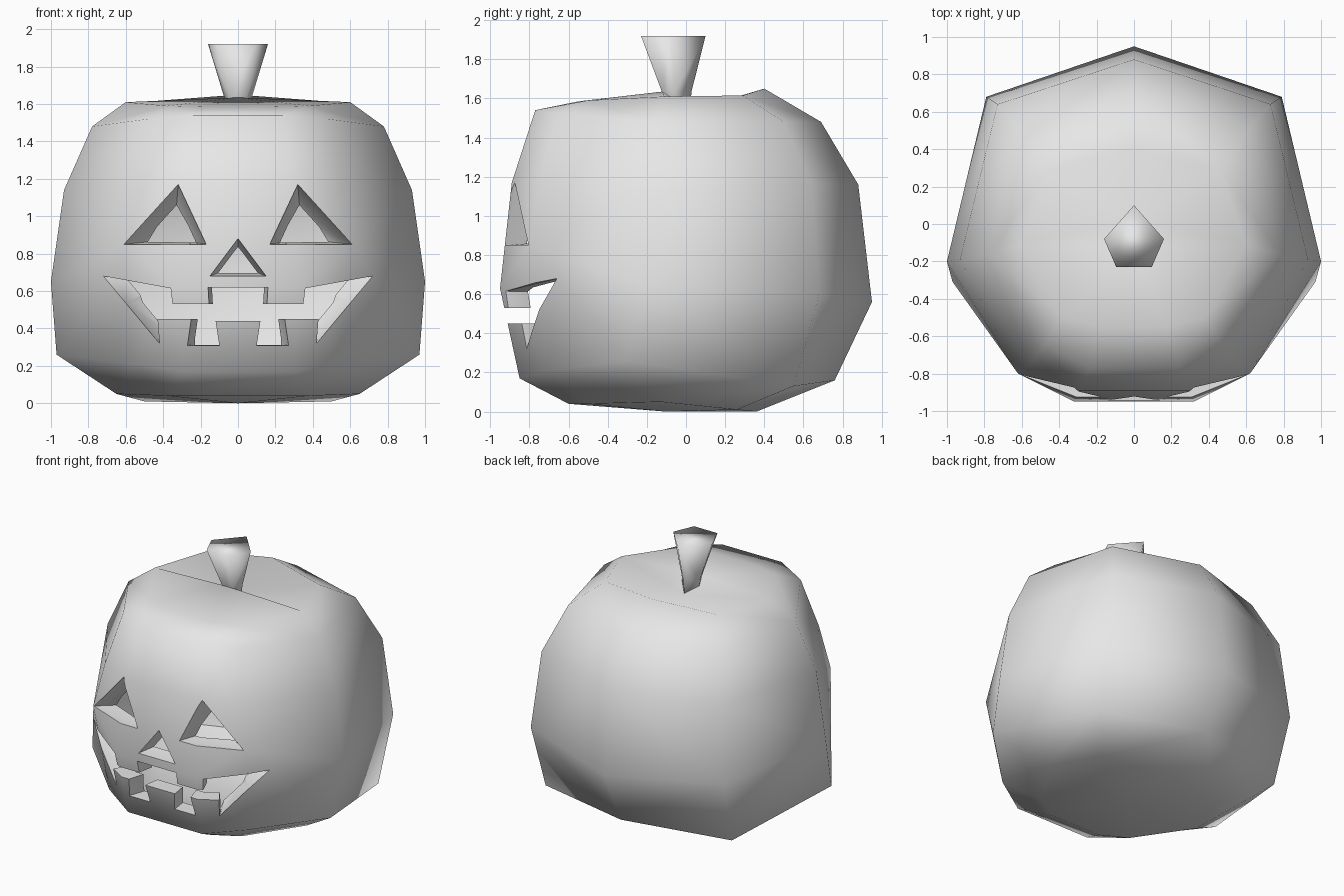
import bpy
import bmesh
import math
from mathutils import Vector
from mathutils.bvhtree import BVHTree
from mathutils.interpolate import poly_3d_calc

cube = bpy.data.objects.get("Cube")
if cube:
    bpy.data.objects.remove(cube, do_unlink=True)

grey = bpy.data.materials.new("plain grey")
grey.use_nodes = True
grey.diffuse_color = (0.8, 0.8, 0.8, 1)
grey.node_tree.nodes["Principled BSDF"].inputs["Base Color"].default_value = (0.8, 0.8, 0.8, 1)


def refresh(bm):
    bmesh.ops.triangulate(bm, faces=bm.faces[:])
    bmesh.ops.recalc_face_normals(bm, faces=bm.faces[:])
    bm.normal_update()
    bm.verts.index_update()


def poke(bm, face, point):
    centre = bmesh.ops.poke(bm, faces=[face])["verts"][0]
    centre.co = point
    return centre


def loft(rings):
    """Bridge equal rings and cap both ends; returns the mesh and its two caps."""
    bm = bmesh.new()
    loops = [[bm.verts.new(p) for p in ring] for ring in rings]
    n = len(loops[0])
    for a, b in zip(loops, loops[1:]):
        for i in range(n):
            j = (i + 1) % n
            bm.faces.new((a[i], a[j], b[j], b[i]))
    return bm, bm.faces.new(loops[0]), bm.faces.new(loops[-1])


def add_object(name, bm):
    mesh = bpy.data.meshes.new(name)
    bm.to_mesh(mesh)
    obj = bpy.data.objects.new(name, mesh)
    mesh.materials.append(grey)
    bpy.context.collection.objects.link(obj)
    return obj


def activate(obj):
    bpy.ops.object.select_all(action='DESELECT')
    obj.select_set(True)
    bpy.context.view_layer.objects.active = obj


def subtract(obj, cutter):
    mod = obj.modifiers.new("cut", 'BOOLEAN')
    mod.operation = 'DIFFERENCE'
    mod.solver = 'EXACT'
    mod.object = cutter
    activate(obj)
    bpy.ops.object.modifier_apply(modifier=mod.name)
    bpy.data.objects.remove(cutter, do_unlink=True)


def mirrored(half):
    """Complete a half outline across x, keeping points on the centre line single."""
    return half + [(-p[0], *p[1:]) for p in reversed(half) if p[0] != 0]


# Pumpkin body: nine-sided rings, each listed as back, back corner, side, front corner, front
half_rings = [
    [(0, 0.36, 0), (0.5, 0.26, 0.01), (0.65, -0.13, 0.05), (0.38, -0.5, 0.04), (0.2, -0.6, 0.04)],
    [(0, 0.76, 0.16), (0.76, 0.55, 0.13), (0.97, -0.31, 0.26), (0.56, -0.7, 0.21), (0.3, -0.85, 0.17)],
    [(0, 0.95, 0.56), (0.79, 0.68, 0.6), (1, -0.2, 0.65), (0.62, -0.8, 0.85), (0.32, -0.95, 0.63)],
    [(0, 0.88, 1.16), (0.73, 0.64, 1.16), (0.93, -0.19, 1.14), (0.56, -0.75, 1.16), (0.29, -0.89, 1.17)],
    [(0, 0.69, 1.48), (0.61, 0.5, 1.48), (0.78, -0.16, 1.48), (0.48, -0.65, 1.52), (0.24, -0.77, 1.54)],
    [(0, 0.4, 1.65), (0.46, 0.29, 1.615), (0.6, -0.11, 1.61), (0.38, -0.5, 1.59), (0.18, -0.55, 1.585)],
]
body_bm, bottom, top = loft([mirrored(half) for half in half_rings])
poke(body_bm, bottom, (0, -0.1, 0))

# Front of the top rises to a ridge at the stem, the back drops into a hollow behind it
ridge = poke(body_bm, top, (0, -0.12, 1.635))
back_fan = [f for f in ridge.link_faces if f.calc_center_median().y > 0]
hollow = bmesh.ops.dissolve_faces(body_bm, faces=back_fan)["region"][0]
poke(body_bm, hollow, (0, 0.03, 1.54))
refresh(body_bm)

skin_co = [v.co.copy() for v in body_bm.verts]
skin_normal = [v.normal.copy() for v in body_bm.verts]
skin_faces = [[v.index for v in f.verts] for f in body_bm.faces]
hull = BVHTree.FromPolygons(skin_co, skin_faces)
body = add_object("pumpkin_body", body_bm)

# Hollow inside
middle = Vector((0, 0, 0.8))
for v in body_bm.verts:
    v.co = middle + (v.co - middle) * 0.88
subtract(body, add_object("cavity_cutter", body_bm))


# Carved openings: straight up to the skin, then tapering inward
def carve(name, outline, anchor, sx, sz, y_back):
    ax, az = anchor
    front = [(x, -1.2, z) for x, z in outline]
    skin = []
    for x, z in outline:
        hit = hull.ray_cast(Vector((x, -2, z)), Vector((0, 1, 0)))[0]
        skin.append((x, hit.y + 0.005, z))
    back = [(ax + (x - ax) * sx, y_back, az + (z - az) * sz) for x, z in outline]
    cutter_bm = loft([front, skin, back])[0]
    refresh(cutter_bm)
    subtract(body, add_object(name, cutter_bm))


eye = [(0.17, 0.85), (0.61, 0.85), (0.32, 1.17)]
for side in (1, -1):
    carve("eye_cutter", [(x * side, z) for x, z in eye], (0.34 * side, 0.88), 0.35, 0.4, -0.7)
carve("nose_cutter", [(-0.15, 0.68), (0.15, 0.68), (0, 0.88)], (0, 0.74), 0.4, 0.4, -0.72)
half_mouth = [(0.16, 0.62), (0.155, 0.53), (0.35, 0.53), (0.36, 0.615), (0.72, 0.68), (0.6, 0.536),
              (0.42, 0.32), (0.43, 0.45), (0.25, 0.45), (0.27, 0.31), (0.10, 0.31), (0.12, 0.44)]
carve("mouth_cutter", mirrored(half_mouth), (0, 0.5), 0.5, 0.98, -0.5)

# Flared five-sided stem
stem_plan = mirrored([(0, 0.17), (0.16, -0.01), (0.095, -0.16)])


def stem_ring(scale, y, z):
    return [(px * scale, y + py * scale, z) for px, py in stem_plan]


stem_bm = loft([stem_ring(0.4, -0.05, 1.5), stem_ring(0.46, -0.05, 1.635), stem_ring(1, -0.07, 1.92)])[0]
refresh(stem_bm)
stem = add_object("stem", stem_bm)
stem.data.shade_smooth()

# Smooth skin with crisp carved edges
activate(body)
bpy.ops.object.shade_smooth_by_angle(angle=math.radians(40))
mesh = body.data
normals = [Vector(c.vector) for c in mesh.corner_normals]
for face in mesh.polygons:
    _, facing, _, distance = hull.find_nearest(face.center)
    if distance < 0.003 and abs(facing.dot(face.normal)) > 0.95:
        for corner in face.loop_indices:
            spot = mesh.vertices[mesh.loops[corner].vertex_index].co
            near, _, index, _ = hull.find_nearest(spot)
            ids = skin_faces[index]
            weights = poly_3d_calc([skin_co[i] for i in ids], near)
            total = sum((skin_normal[i] * w for i, w in zip(ids, weights)), Vector())
            normals[corner] = total.normalized()
mesh.normals_split_custom_set(normals)
